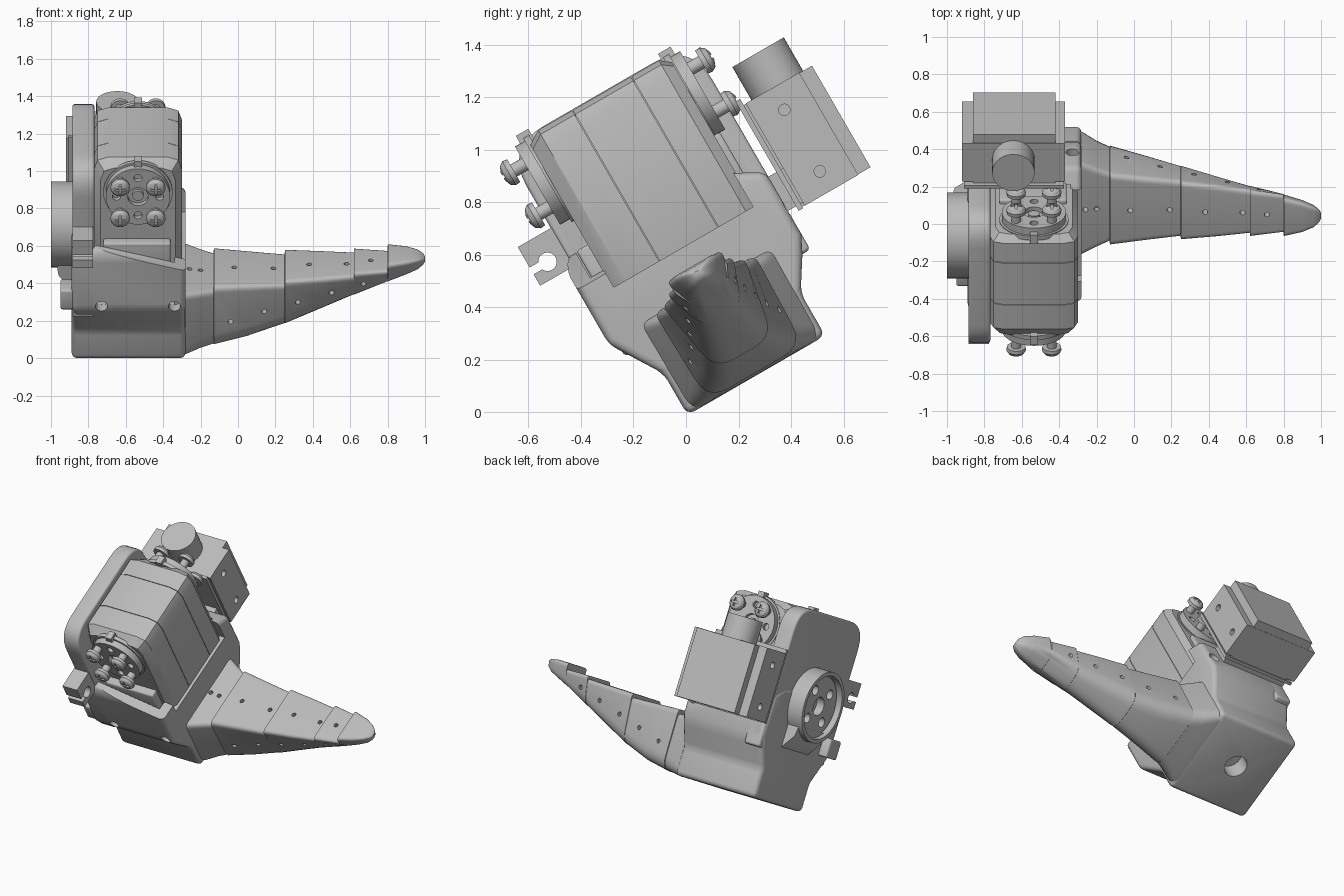
import bpy, bmesh, math
from mathutils import Matrix, Vector

cube = bpy.data.objects.get("Cube")
if cube:
    bpy.data.objects.remove(cube, do_unlink=True)

grey = bpy.data.materials.new("plain grey")
grey.use_nodes = True
colour = (0.5, 0.5, 0.5, 1)
grey.diffuse_color = colour
grey.node_tree.nodes["Principled BSDF"].inputs["Base Color"].default_value = colour

# The whole assembly leans by 30 degrees: parts are modelled upright as (x, u, v)
TILT = Matrix.Rotation(math.radians(30), 4, 'X')
MID = 0.305      # centre plane of the motor and finger
SX, SV = -0.535, 1.03   # motor axis
parts = []


def loft(name, axis, rings):
    """Skin a row of (position, outline) rings along an axis and cap the ends."""
    place = {'x': lambda t, a, b: (t, a, b), 'u': lambda t, a, b: (a, t, b),
             'v': lambda t, a, b: (a, b, t)}[axis]
    bm = bmesh.new()
    rows = [[bm.verts.new(place(t, *p)) for p in ring] for t, ring in rings]
    n = len(rows[0])
    for r0, r1 in zip(rows, rows[1:]):
        for i in range(n):
            j = (i + 1) % n
            bm.faces.new((r0[i], r0[j], r1[j], r1[i]))
    bm.faces.new(rows[0][::-1])
    bm.faces.new(rows[-1])
    bmesh.ops.recalc_face_normals(bm, faces=bm.faces)
    mesh = bpy.data.meshes.new(name)
    bm.to_mesh(mesh)
    bm.free()
    mesh.materials.append(grey)
    obj = bpy.data.objects.new(name, mesh)
    bpy.context.collection.objects.link(obj)
    obj.matrix_world = TILT
    parts.append(obj)
    return obj


def extrude(name, axis, a, b, outline):
    return loft(name, axis, [(a, outline), (b, outline)])


def circle(cx, cy, r, n=32):
    return [(cx + r * math.cos(2 * math.pi * i / n), cy + r * math.sin(2 * math.pi * i / n))
            for i in range(n)]


def rounded(points, radii, n=5):
    """Round the corners of a polygon."""
    out = []
    for i, c in enumerate(points):
        r = radii[i] if isinstance(radii, (list, tuple)) else radii
        c = Vector(c)
        p = c + (Vector(points[i - 1]) - c).normalized() * r
        q = c + (Vector(points[(i + 1) % len(points)]) - c).normalized() * r
        for k in range(n + 1):
            t = k / n
            out.append(tuple(p * (1 - t) ** 2 + c * 2 * t * (1 - t) + q * t * t))
    return out


def rect(a0, a1, b0, b1):
    return [(a0, b0), (a1, b0), (a1, b1), (a0, b1)]


def box(name, x, u, v, bevel=0):
    obj = extrude(name, 'x', *x, rect(*u, *v))
    return soften(obj, bevel) if bevel else obj


def apply(obj, mod):
    bpy.context.view_layer.objects.active = obj
    bpy.ops.object.modifier_apply(modifier=mod.name)
    return obj


def soften(obj, width, segments=3):
    mod = obj.modifiers.new("bevel", 'BEVEL')
    mod.width, mod.segments, mod.limit_method = width, segments, 'ANGLE'
    return apply(obj, mod)


def cut(obj, *cutters):
    for c in cutters:
        c.hide_render = True
        mod = obj.modifiers.new("cut", 'BOOLEAN')
        mod.operation, mod.solver, mod.object = 'DIFFERENCE', 'EXACT', c
        apply(obj, mod)
        parts.remove(c)
        bpy.data.objects.remove(c, do_unlink=True)


# Motor holder: bevelled block, hollowed out, with a sloping front lip
outline = [(0, -0.012), (0.605, -0.012), (0.605, 0.175), (0.685, 0.30), (0.72, 0.37), (0.72, 0.64),
           (0.61, 0.70), (-0.03, 0.74), (-0.09, 0.74), (-0.125, 0.69), (-0.125, 0.37), (0, 0.17)]
holder = soften(extrude("motor_holder", 'x', -0.89, -0.28, outline), 0.03)
cut(holder,
    box("cavity", (-0.775, -0.34), (-0.06, 0.64), (0.36, 1)),
    box("side_cut", (-0.775, 0), (0, 0.612), (0.55, 1)),
    extrude("lip_cut", 'u', -0.4, 0.1, [(-0.77, 0.735), (-0.2, 0.59), (-0.2, 1), (-0.77, 1)]),
    extrude("bottom_hole", 'v', -0.1, 0.1, circle(-0.6, MID, 0.075)),
    extrude("back_hole", 'u', 0.66, 0.8, circle(-0.33, 0.48, 0.035)),
    *[extrude("front_hole", 'u', -0.2, -0.05, circle(x, 0.39, 0.032)) for x in (-0.73, -0.34)])

# Tall rounded side plate
side = rounded(rect(-0.095, 0.72, 0.3, 1.215), [0.02, 0.02, 0.17, 0.17], 8)
soften(extrude("side_plate", 'x', -0.885, -0.768, side), 0.05, 4)

# Round hub on the outside of the plate
HV = 0.65
hub = extrude("hub_ring", 'x', -1.0, -0.87, circle(MID, HV, 0.23, 48))
cut(hub, extrude("hub_bore", 'x', -1.1, -0.9, circle(MID, HV, 0.205, 48)))
disc = extrude("hub_disc", 'x', -0.965, -0.88, circle(MID, HV, 0.195, 48))
cut(disc, extrude("centre_bore", 'x', -1.1, -0.91, circle(MID, HV, 0.06)),
    *[extrude("bore", 'x', -1.1, -0.91, circle(MID + a * 0.09, HV + b * 0.09, 0.032, 20))
      for a in (-1, 1) for b in (-1, 1)])
extrude("hub_gusset", 'u', 0.14, 0.47, [(-0.97, 0.50), (-0.96, 0.43), (-0.88, 0.33), (-0.88, 0.5)])

# Cable clips on the front edge
clip = box("upper_clip", (-0.885, -0.775), (-0.24, -0.08), (0.695, 0.865))
cut(clip, extrude("clip_notch", 'x', -1, -0.7, circle(-0.17, 0.76, 0.035)),
    box("clip_slot", (-1, -0.7), (-0.3, -0.17), (0.745, 0.775)))
box("lower_clip", (-0.95, -0.87), (-0.11, 0.02), (0.36, 0.48), 0.012)

# Motor body in three shells, each with chamfered long edges
def shell(inset):
    return rounded(rect(-0.77 + inset, -0.30 - inset, 0.45, 1.212 - inset), [0.01, 0.01, 0.075, 0.075], 2)


loft("motor_front_shell", 'u', [(-0.005, shell(0.035)), (0.05, shell(0)), (0.199, shell(0))])
extrude("motor_core", 'u', 0.1, 0.5, shell(0.006))
extrude("motor_middle_shell", 'u', 0.202, 0.457, shell(0))
loft("motor_back_shell", 'u', [(0.46, shell(0)), (0.58, shell(0)), (0.62, shell(0.03))])
box("front_connector", (-0.72, -0.36), (-0.055, 0.01), (0.5, 0.74), 0.012)
box("back_connector", (-0.72, -0.36), (0.6, 0.645), (0.66, 0.86), 0.01)

# Output horns with four raised screws, front and back
for side_name, sign in (("front", -1), ("back", 1)):
    def at(d):
        return MID + sign * (MID + d)
    box(side_name + "_key", (SX - 0.022, SX + 0.022), sorted((at(-0.02), at(0.035))), (1.19, 1.235))
    extrude(side_name + "_horn_seat", 'u', at(-0.01), at(0.015), circle(SX, SV, 0.185, 40))
    horn = extrude(side_name + "_horn", 'u', at(0.01), at(0.058), circle(SX, SV, 0.172, 40))
    cut(horn, extrude("centre_hole", 'u', at(0.03), at(0.1), circle(SX, SV, 0.055, 24)),
        *[extrude("small_hole", 'u', at(0.03), at(0.1), circle(SX + a, SV + b, 0.022, 16))
          for a, b in ((0.115, 0), (-0.115, 0), (0, 0.115), (0, -0.115))])
    extrude(side_name + "_axle", 'u', at(0.02), at(0.05), circle(SX, SV, 0.03, 20))
    for a in (-0.095, 0.095):
        for b in (-0.095, 0.095):
            c = (SX + a, SV + b)
            extrude(side_name + "_screw_stem", 'u', at(0.04), at(0.12), circle(*c, 0.026, 16))
            head = loft(side_name + "_screw_head", 'u',
                        [(at(d), circle(*c, r, 24)) for d, r in
                         ((0.108, 0.05), (0.128, 0.052), (0.145, 0.041), (0.155, 0.018))])
            cut(head, *[extrude("slot", 'u', at(0.143), at(0.2),
                                rect(c[0] - w, c[0] + w, c[1] - h, c[1] + h))
                        for w, h in ((0.03, 0.006), (0.006, 0.03))])

# Camera block with lens, on a bracket behind the holder
box("camera_bracket", (-0.88, -0.4), (0.68, 0.79), (0.47, 0.62))
box("camera_board", (-0.91, -0.375), (0.755, 0.775), (0.45, 0.93))
flange = box("camera_flange", (-0.92, -0.37), (0.785, 1.02), (0.455, 0.905))
cut(flange, *[extrude("camera_hole", 'x', x, x + 0.1, circle(0.9, v, 0.022, 16))
              for x in (-0.99, -0.4) for v in (0.54, 0.81)])
box("camera_body", (-0.86, -0.42), (0.765, 1.075), (0.457, 0.903))
extrude("camera_lens", 'v', 0.88, 1.05, circle(-0.645, 0.923, 0.113, 48))

# Finger: (x, half width below, half width above, bottom, top, lower rounding)
stations = [(-0.32, 0.295, 0.30, -0.01, 0.38, 0.05), (-0.27, 0.275, 0.28, -0.01, 0.377, 0.06),
            (-0.20, 0.235, 0.245, -0.005, 0.367, 0.08), (-0.131, 0.205, 0.213, 0, 0.36, 0.09),
            (-0.129, 0.21, 0.221, -0.002, 0.387, 0.09), (0.05, 0.165, 0.198, 0.025, 0.382, 0.09),
            (0.249, 0.125, 0.175, 0.085, 0.376, 0.08), (0.251, 0.126, 0.183, 0.084, 0.40, 0.08),
            (0.45, 0.10, 0.162, 0.168, 0.404, 0.075), (0.619, 0.08, 0.14, 0.243, 0.408, 0.065),
            (0.621, 0.081, 0.148, 0.242, 0.428, 0.065), (0.799, 0.07, 0.122, 0.325, 0.427, 0.045),
            (0.801, 0.071, 0.126, 0.324, 0.468, 0.045), (0.90, 0.058, 0.098, 0.362, 0.47, 0.04),
            (0.96, 0.04, 0.068, 0.385, 0.465, 0.03), (0.99, 0.022, 0.038, 0.408, 0.455, 0.015),
            (1.0, 0.01, 0.015, 0.425, 0.445, 0.006)]
rings = []
for x, wb, wt, vb, vt, r in stations:
    corners = [(MID - wb, vb), (MID + wb, vb), (MID + wt, vt), (MID - wt, vt)]
    rt = min(0.035, (vt - vb) * 0.3)
    rings.append((x, rounded(corners, [r, r, rt, rt])))
finger = loft("finger", 'x', rings)
dots = [extrude("top_dot", 'v', 0.33, 0.6, circle(x, MID, 0.014, 12))
        for x in (-0.26, -0.2, -0.02, 0.19, 0.38, 0.58, 0.71)]
for i, x in enumerate((-0.04, 0.14, 0.32, 0.5, 0.67)):
    for s in (-1, 1):
        inner, outer = MID + s * (0.135 - 0.02 * i), MID + s * 0.4
        dots.append(extrude("side_dot", 'u', inner, outer, circle(x, 0.16 + 0.046 * i, 0.014, 12)))
cut(finger, *dots)

# Smooth the curves, keep the edges
bpy.ops.object.select_all(action='DESELECT')
for obj in parts:
    obj.select_set(True)
bpy.context.view_layer.objects.active = parts[0]
bpy.ops.object.shade_smooth_by_angle(angle=math.radians(32))
